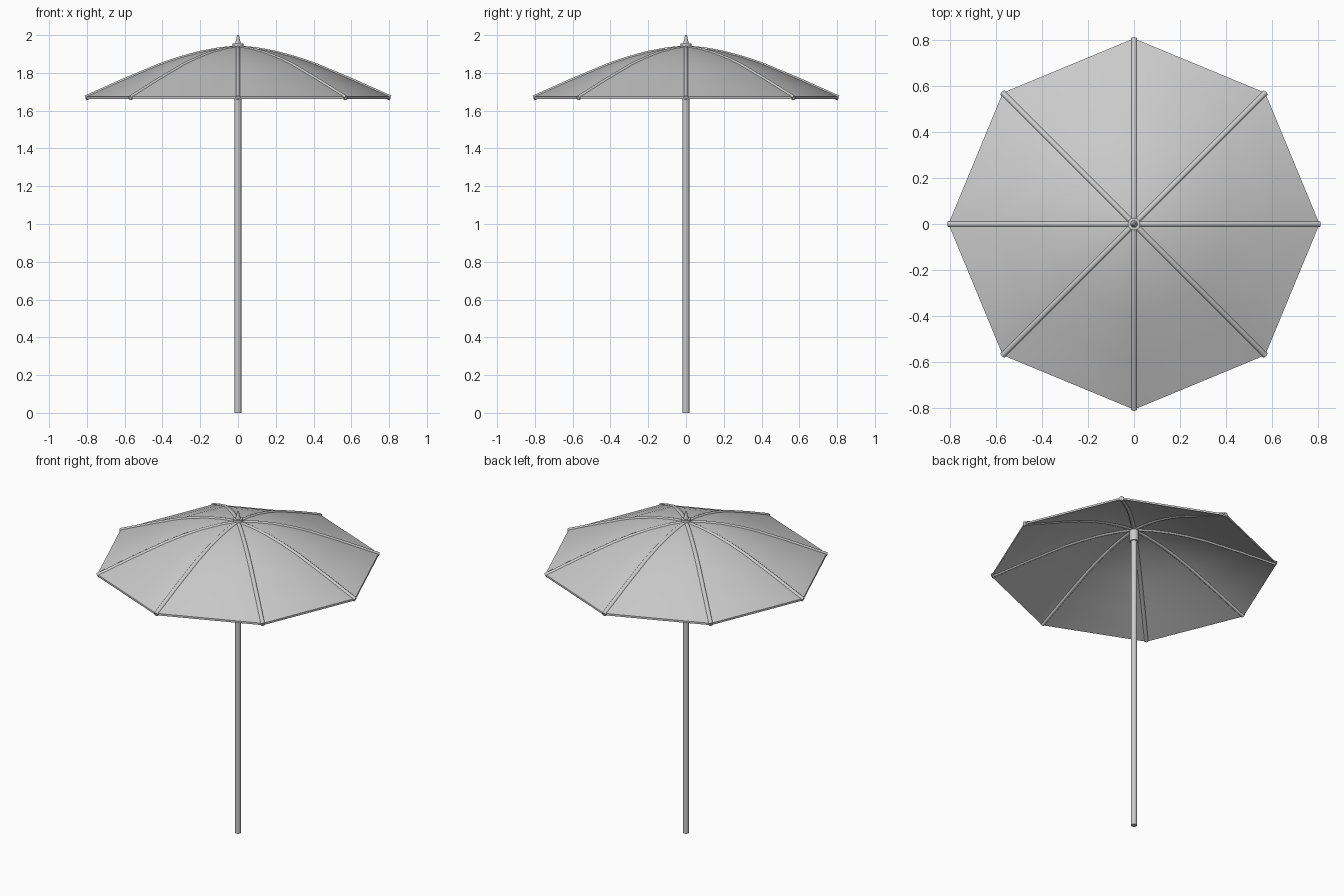
import bpy, bmesh, math

if "Cube" in bpy.data.objects:
    bpy.data.objects.remove(bpy.data.objects["Cube"])

N = 8                                   # canopy sides
# canopy centre-line: radius, height
PROFILE = [(0.01, 1.932), (0.10, 1.923), (0.205, 1.903), (0.31, 1.874),
           (0.41, 1.840), (0.61, 1.756), (0.807, 1.668)]
HALF = 0.006                            # half the cloth thickness


def revolve(name, pts, n, angle=30):
    """Spin (radius, z) points into an n-sided closed solid."""
    bm = bmesh.new()
    rings = [[bm.verts.new((r * math.cos(2 * math.pi * i / n),
                            r * math.sin(2 * math.pi * i / n), z))
              for i in range(n)] for r, z in pts]
    for a, b in zip(rings, rings[1:]):
        for i in range(n):
            j = (i + 1) % n
            bm.faces.new((a[i], a[j], b[j], b[i]))
    bm.faces.new(rings[0])
    bm.faces.new(rings[-1])
    bmesh.ops.recalc_face_normals(bm, faces=bm.faces)
    me = bpy.data.meshes.new(name)
    bm.to_mesh(me)
    bm.free()
    ob = bpy.data.objects.new(name, me)
    bpy.context.collection.objects.link(ob)
    smooth(ob, angle)
    return ob


def smooth(ob, angle):
    bpy.ops.object.select_all(action='DESELECT')
    ob.select_set(True)
    bpy.context.view_layer.objects.active = ob
    bpy.ops.object.shade_smooth_by_angle(angle=math.radians(angle))


# canopy cloth: outer skin, rim, inner skin
outer = [(r, z + HALF) for r, z in PROFILE]
inner = [(r, z - HALF) for r, z in reversed(PROFILE)]
revolve("canopy", outer + inner, N)

# ribs following each canopy ridge
cu = bpy.data.curves.new("ribs", 'CURVE')
cu.dimensions = '3D'
cu.bevel_depth = 0.0135
cu.bevel_resolution = 2
cu.use_fill_caps = True
for k in range(N):
    a = 2 * math.pi * k / N
    sp = cu.splines.new('POLY')
    sp.points.add(len(PROFILE) - 1)
    for p, (r, z) in zip(sp.points, PROFILE):
        p.co = (r * math.cos(a), r * math.sin(a), z - 0.001, 1)
ribs = bpy.data.objects.new("ribs", cu)
bpy.context.collection.objects.link(ribs)
bpy.ops.object.select_all(action='DESELECT')
ribs.select_set(True)
bpy.context.view_layer.objects.active = ribs
bpy.ops.object.convert(target='MESH')
smooth(bpy.context.object, 50)

# pole, hub under the canopy, cap and pointed tip
revolve("pole", [(0.0175, 0), (0.0175, 1.93)], 12, 35)
revolve("hub", [(0.026, 1.85), (0.026, 1.93)], 12, 35)
revolve("top_cap", [(0.028, 1.93), (0.028, 1.956)], 12, 35)
revolve("tip", [(0.016, 1.95), (0.005, 2.0)], 12, 35)
